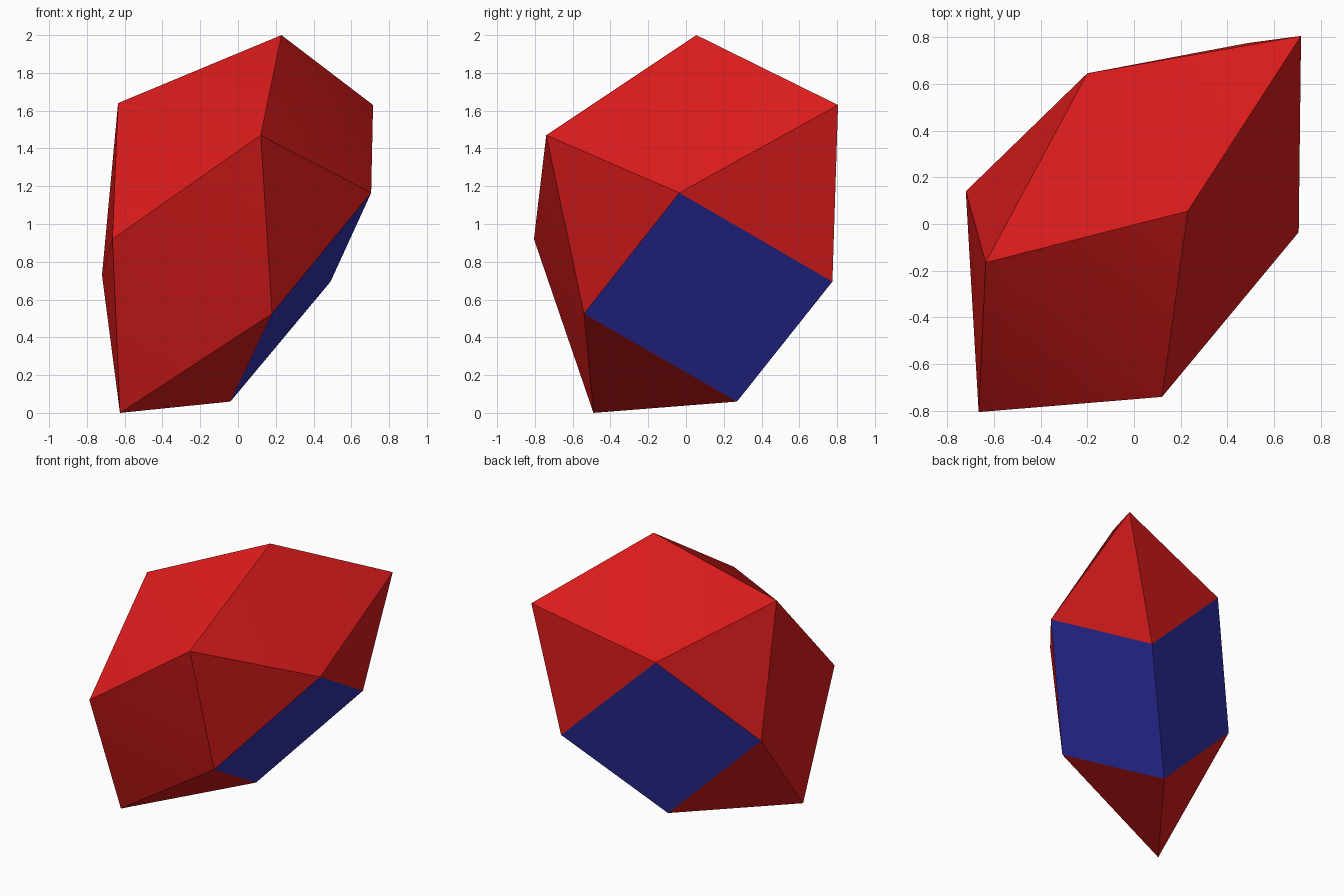
import bpy
import bmesh
import math

# Remove the default object
cube = bpy.data.objects.get("Cube")
if cube:
    bpy.data.objects.remove(cube, do_unlink=True)


def flat_material(name, colour):
    material = bpy.data.materials.new(name)
    material.use_nodes = True
    rgba = (*colour, 1)
    material.diffuse_color = rgba
    shader = next(n for n in material.node_tree.nodes if n.type == "BSDF_PRINCIPLED")
    shader.inputs["Base Color"].default_value = rgba
    return material


# Corners of the convex solid; every edge has the same length
corners = {
    "A": (-.635, -.165, 1.64),
    "B": (.23, .055, 2),
    "C": (.715, .805, 1.63),
    "D": (.12, -.74, 1.47),
    "E": (.705, -.035, 1.165),
    "F": (.18, -.54, .525),
    "G": (-.04, .27, .06),
    "H": (-.625, -.49, 0),
    "I": (-.665, -.805, .92),
    "J": (-.72, .14, .73),
    "K": (.49, .775, .695),
    "L": (-.2, .645, 1.37),
}

# Triangular faces, then the pair of square faces sharing an edge
crown = "ABD BDE BCE BCL ABL"
belt = "ADI DIF DEF CEK CLK ALJ AIJ"
keel = "FHI HIJ FGH GHJ"
squares = "FEKG LJGK"

bm = bmesh.new()
points = {name: bm.verts.new(position) for name, position in corners.items()}
for group in (crown, belt, keel, squares):
    for loop in group.split():
        face = bm.faces.new([points[name] for name in loop])
        face.material_index = int(group == squares)
bmesh.ops.recalc_face_normals(bm, faces=bm.faces[:])

mesh = bpy.data.meshes.new("faceted_solid")
bm.to_mesh(mesh)
bm.free()
mesh.materials.append(flat_material("red", (.7, .011, .011)))
mesh.materials.append(flat_material("blue", (.033, .033, .44)))

solid = bpy.data.objects.new("faceted_solid", mesh)
bpy.context.scene.collection.objects.link(solid)

# Soften only the shallow creases; all other edges stay sharp
bpy.ops.object.select_all(action="DESELECT")
solid.select_set(True)
bpy.context.view_layer.objects.active = solid
bpy.ops.object.shade_smooth_by_angle(angle=math.radians(22))
